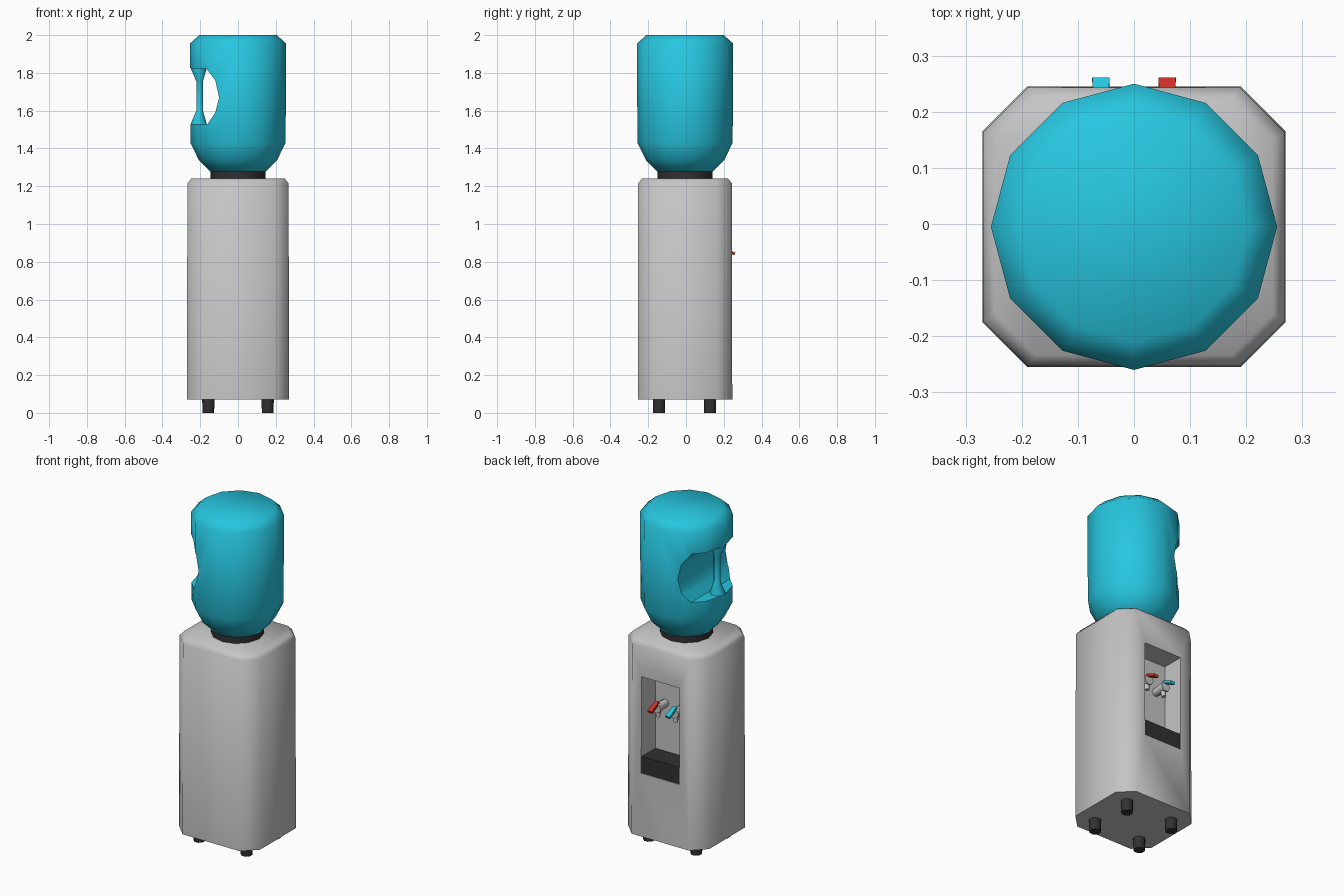
import bpy, bmesh, math
from mathutils import Vector

if "Cube" in bpy.data.objects:
    bpy.data.objects.remove(bpy.data.objects["Cube"])


def material(name, rgb):
    m = bpy.data.materials.new(name)
    m.diffuse_color = (*rgb, 1)
    m.use_nodes = True
    m.node_tree.nodes["Principled BSDF"].inputs["Base Color"].default_value = m.diffuse_color
    return m


GREY = material("light_grey", (0.56, 0.56, 0.56))
CYAN = material("water_blue", (0.02, 0.57, 0.75))
BLACK = material("dark_plastic", (0.03, 0.03, 0.03))
RED = material("hot_red", (0.6, 0.03, 0.02))


def loft(name, rings, mat, smooth=50):
    """Skin a list of closed rings with equal point counts and cap both ends."""
    bm = bmesh.new()
    vs = [[bm.verts.new(p) for p in r] for r in rings]
    n = len(rings[0])
    for a, b in zip(vs, vs[1:]):
        for i in range(n):
            j = (i + 1) % n
            bm.faces.new((a[i], a[j], b[j], b[i]))
    bm.faces.new(vs[0][::-1])
    bm.faces.new(vs[-1])
    bmesh.ops.recalc_face_normals(bm, faces=bm.faces)
    me = bpy.data.meshes.new(name)
    bm.to_mesh(me)
    bm.free()
    ob = bpy.data.objects.new(name, me)
    bpy.context.collection.objects.link(ob)
    me.materials.append(mat)
    if smooth:
        finish(ob, smooth)
    return ob


def activate(ob):
    bpy.ops.object.select_all(action='DESELECT')
    ob.select_set(True)
    bpy.context.view_layer.objects.active = ob


def finish(ob, angle):
    activate(ob)
    bpy.ops.object.shade_smooth_by_angle(angle=math.radians(angle))


def circle(cx, cy, z, r, n, turn=0.0):
    return [(cx + r * math.cos(2 * math.pi * i / n + turn),
             cy + r * math.sin(2 * math.pi * i / n + turn), z) for i in range(n)]


def tube(name, a, b, ra, rb, n, mat):
    """Tapered cylinder from point a to point b."""
    a, b = Vector(a), Vector(b)
    q = (b - a).to_track_quat('Z', 'Y')
    rings = [[p + q @ Vector(c) for c in circle(0, 0, 0, r, n)]
             for p, r in ((a, ra), (b, rb))]
    return loft(name, rings, mat)


def box(name, x0, x1, y0, y1, z0, z1, mat, smooth=30):
    return loft(name, [[(x0, y0, z), (x1, y0, z), (x1, y1, z), (x0, y1, z)]
                       for z in (z0, z1)], mat, smooth)


def cut(ob, cutter, angle):
    cutter.hide_render = True
    mod = ob.modifiers.new("cut", 'BOOLEAN')
    mod.object = cutter
    mod.operation = 'DIFFERENCE'
    mod.solver = 'EXACT'
    activate(ob)
    bpy.ops.object.modifier_apply(modifier=mod.name)
    bpy.data.objects.remove(cutter, do_unlink=True)
    finish(ob, angle)


CY = -0.005


# Cabinet: chamfered box with a softened top edge and a tap alcove on the back
def octagon(z, inset):
    a, b, c = 0.27 - inset, 0.25 - inset, 0.08 - inset * 0.3
    return [(x, y + CY, z) for x, y in (
        (a, c - b), (a, b - c), (a - c, b), (c - a, b),
        (-a, b - c), (-a, c - b), (c - a, -b), (a - c, -b))]


cabinet = loft("cabinet", [octagon(0.07, 0), octagon(1.215, 0.002),
                           octagon(1.24, 0.022)], GREY, 0)
AW, AY, AZ0, AZ1 = 0.127, 0.11, 0.45, 1.03
cut(cabinet, box("alcove_cutter", -AW, AW, AY, 0.4, AZ0, AZ1, GREY, 0), 50)

# Drip tray filling the alcove floor
box("drip_tray", -AW, AW, AY, 0.24, AZ0, 0.55, BLACK)

# Feet
for sx in (-1, 1):
    for y in (-0.143, 0.127):
        loft("foot", [circle(sx * 0.157, y, z, r, 8, math.pi / 8)
                      for z, r in ((0, 0.033), (0.055, 0.035), (0.08, 0.035))], BLACK)

# Taps: body, spout and coloured lever
for x, mat, label in ((-0.059, CYAN, "cold"), (0.059, RED, "hot")):
    tube(label + "_tap_body", (x, AY - 0.01, 0.842), (x, 0.2, 0.842), 0.022, 0.03, 8, GREY)
    tube(label + "_tap_spout", (x, 0.175, 0.84), (x, 0.182, 0.785), 0.017, 0.012, 8, GREY)
    root, tip = Vector((x, 0.185, 0.874)), Vector((x, 0.258, 0.841))
    up = Vector((0, 0.41, 0.91)) * 0.008
    rings = []
    for p, w in ((root, 0.011), (tip, 0.0155)):
        side = Vector((w, 0, 0))
        rings.append([p - side - up, p + side - up, p + side + up, p - side + up])
    loft(label + "_tap_lever", rings, mat, 30)

# Bottle neck collar
loft("neck_collar", [circle(0, CY, z, 0.145, 12) for z in (1.23, 1.285)], BLACK)

# Bottle: twelve-sided with a grip scoop cut across its left side
PROFILE = ((1.272, 0.14), (1.34, 0.208), (1.43, 0.252), (1.955, 0.255), (2.0, 0.205))
bottle = loft("bottle", [circle(0, CY, z, r, 12) for z, r in PROFILE], CYAN, 0)
SCOOP = ((-0.30, 1.85), (-0.255, 1.825), (-0.165, 1.82), (-0.12, 1.76), (-0.10, 1.67),
         (-0.12, 1.59), (-0.16, 1.53), (-0.255, 1.53), (-0.30, 1.50))
cut(bottle, loft("scoop_cutter", [[(x, y, z) for x, z in SCOOP] for y in (-0.4, 0.4)],
                 CYAN, 0), 50)

# Grip bar bridging the scoop, flared at both ends
loft("bottle_grip", [circle(x, CY, z, r, 8, math.pi / 8) for z, x, r in (
    (1.50, -0.208, 0.044), (1.535, -0.208, 0.044), (1.60, -0.203, 0.019),
    (1.755, -0.203, 0.019), (1.82, -0.208, 0.044), (1.86, -0.208, 0.044))], CYAN)
